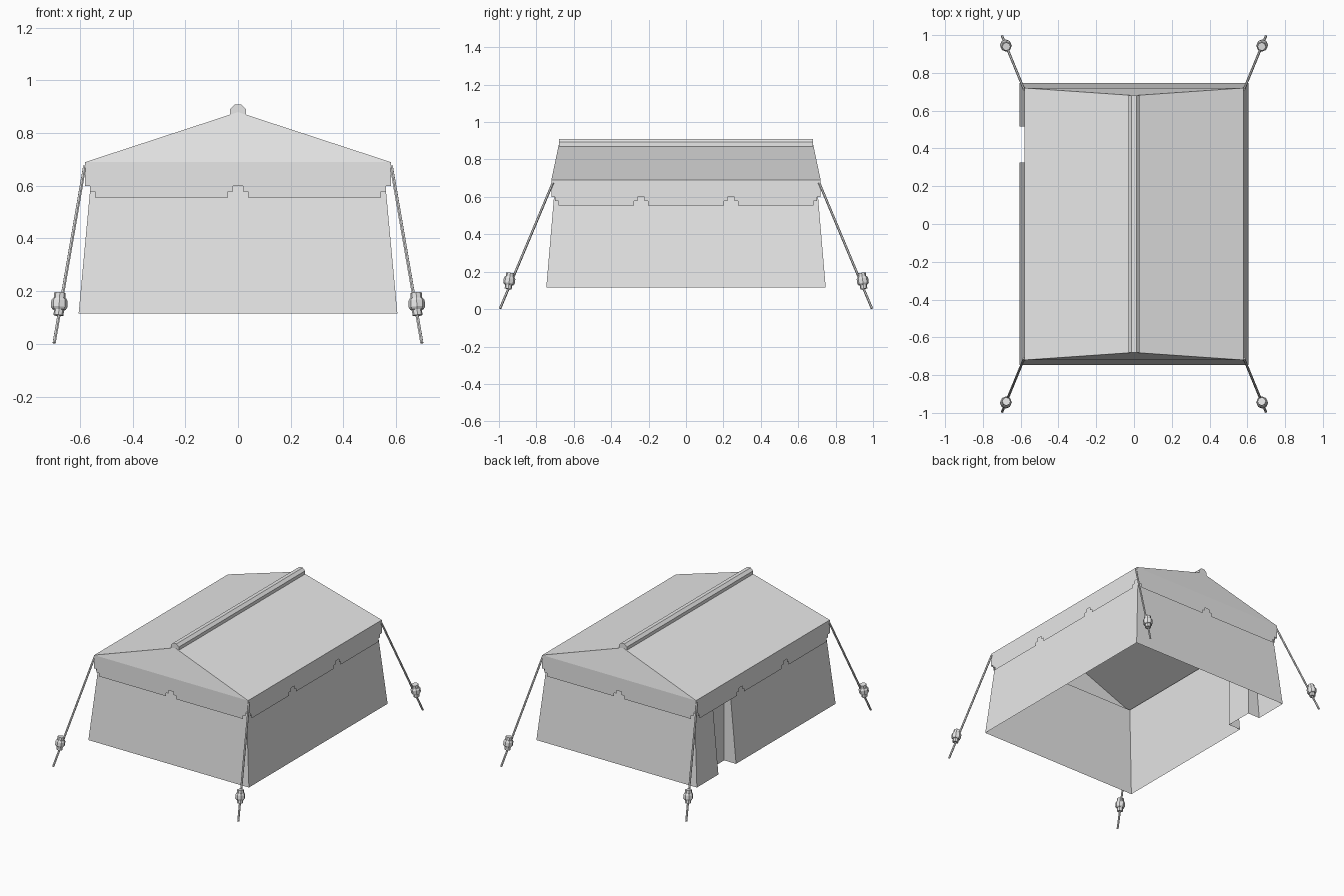
import bpy, bmesh, math
from mathutils import Vector

cube = bpy.data.objects.get("Cube")
if cube:
    bpy.data.objects.remove(cube)

grey = bpy.data.materials.new("canvas_grey")
grey.use_nodes = True
grey.diffuse_color = (0.8, 0.8, 0.8, 1)
grey.node_tree.nodes["Principled BSDF"].inputs["Base Color"].default_value = (0.8, 0.8, 0.8, 1)

EAVE_X, EAVE_Y, EAVE_Z = 0.58, 0.72, 0.69
RIDGE_Y, RIDGE_Z = 0.68, 0.88
BASE_Z = 0.115


def make(name, polygons):
    """Object from a list of polygons, welded where corners meet."""
    bm = bmesh.new()
    for poly in polygons:
        bm.faces.new([bm.verts.new(p) for p in poly])
    bmesh.ops.remove_doubles(bm, verts=bm.verts, dist=0.0005)
    bmesh.ops.recalc_face_normals(bm, faces=bm.faces)
    mesh = bpy.data.meshes.new(name)
    bm.to_mesh(mesh)
    bm.free()
    mesh.materials.append(grey)
    obj = bpy.data.objects.new(name, mesh)
    bpy.context.collection.objects.link(obj)
    return obj


def lathe(name, start, axis, profile, sides, turn=0.0):
    """Turned solid: profile is (distance along axis, radius) pairs."""
    rot = axis.to_track_quat('Z', 'Y')
    rings = []
    for d, r in profile:
        angles = [turn + math.tau * i / sides for i in range(sides)]
        rings.append([start + rot @ Vector((r * math.cos(a), r * math.sin(a), d)) for a in angles])
    polys = [rings[0][::-1], rings[-1]]
    for a, b in zip(rings, rings[1:]):
        for i in range(sides):
            j = (i + 1) % sides
            polys.append([a[i], a[j], b[j], b[i]])
    return make(name, polys)


# Roof: two long slopes and two steep hipped ends
roof = []
for s in (-1, 1):
    a, b = (s * EAVE_X, -EAVE_Y, EAVE_Z), (s * EAVE_X, EAVE_Y, EAVE_Z)
    front, back = (0, -RIDGE_Y, RIDGE_Z), (0, RIDGE_Y, RIDGE_Z)
    roof.append([a, b, back, front])
    roof.append([(-EAVE_X, s * EAVE_Y, EAVE_Z), (EAVE_X, s * EAVE_Y, EAVE_Z), (0, s * RIDGE_Y, RIDGE_Z)])
make("roof", roof)

# Ridge pole
lathe("ridge_pole", Vector((0, -RIDGE_Y, 0.88)), Vector((0, 1, 0)),
      [(0, 0.032), (2 * RIDGE_Y, 0.032)], 8, math.pi / 8)


# Sloping walls with a recessed doorway in the right-hand one
def wall_x(z):
    return 0.605 - 0.093 * (z - BASE_Z)


def wall_y(z):
    return 0.747 - 0.085 * (z - BASE_Z)


def corner(sx, sy, z):
    return (sx * wall_x(z), sy * wall_y(z), z)


def on_door_wall(y, z):
    return (-wall_x(z), y, z)


walls = []
for s in (-1, 1):
    walls.append([corner(-1, s, BASE_Z), corner(1, s, BASE_Z), corner(1, s, EAVE_Z), corner(-1, s, EAVE_Z)])
walls.append([corner(1, -1, BASE_Z), corner(1, 1, BASE_Z), corner(1, 1, EAVE_Z), corner(1, -1, EAVE_Z)])

D0, D1, DOOR_TOP, DOOR_X = 0.325, 0.515, 0.62, -0.515
walls.append([corner(-1, -1, BASE_Z), on_door_wall(D0, BASE_Z), on_door_wall(D0, DOOR_TOP),
              on_door_wall(D1, DOOR_TOP), on_door_wall(D1, BASE_Z), corner(-1, 1, BASE_Z),
              corner(-1, 1, EAVE_Z), corner(-1, -1, EAVE_Z)])
for y in (D0, D1):
    walls.append([on_door_wall(y, BASE_Z), on_door_wall(y, DOOR_TOP), (DOOR_X, y, DOOR_TOP), (DOOR_X, y, BASE_Z)])
walls.append([(DOOR_X, D0, BASE_Z), (DOOR_X, D1, BASE_Z), (DOOR_X, D1, DOOR_TOP), (DOOR_X, D0, DOOR_TOP)])
walls.append([on_door_wall(D0, DOOR_TOP), on_door_wall(D1, DOOR_TOP), (DOOR_X, D1, DOOR_TOP), (DOOR_X, D0, DOOR_TOP)])
make("walls", walls)


# Hanging valance with stepped notches at the corners and between panels
def valance_outline(half, panels):
    steps = [(0.019, 0.60), (0.019, 0.578), (0.038, 0.578), (0.038, 0.555)]
    pts = [(-half, EAVE_Z), (-half, 0.60)]
    width = 2 * half / panels
    for i in range(panels):
        left, right = -half + i * width, -half + (i + 1) * width
        pts += [(left + d, z) for d, z in steps]
        pts += [(right - d, z) for d, z in reversed(steps)]
    return pts + [(half, 0.60), (half, EAVE_Z)]


valance = []
for s in (-1, 1):
    valance.append([(u, s * EAVE_Y, z) for u, z in valance_outline(EAVE_X, 2)])
    valance.append([(s * EAVE_X, u, z) for u, z in valance_outline(EAVE_Y, 3)])
make("valance", valance)

# Guy ropes with their tensioners
for sx, side in ((-1, "right"), (1, "left")):
    for sy, end in ((-1, "front"), (1, "back")):
        top = Vector((sx * 0.582, sy * 0.712, 0.675))
        foot = Vector((sx * 0.698, sy * 0.994, 0.003))
        axis = (top - foot).normalized()
        lathe(f"rope_{end}_{side}", foot, axis, [(0, 0.0065), ((top - foot).length, 0.0065)], 6)
        lean = Vector((-sx * 0.06, -sy * 0.14, 1)).normalized()
        lathe(f"tensioner_{end}_{side}", Vector((sx * 0.681, sy * 0.951, 0.108)), lean,
              [(0, 0.019), (0.022, 0.019), (0.022, 0.025), (0.031, 0.031), (0.056, 0.031),
               (0.066, 0.025), (0.066, 0.022), (0.086, 0.022)], 8, math.pi / 8)
